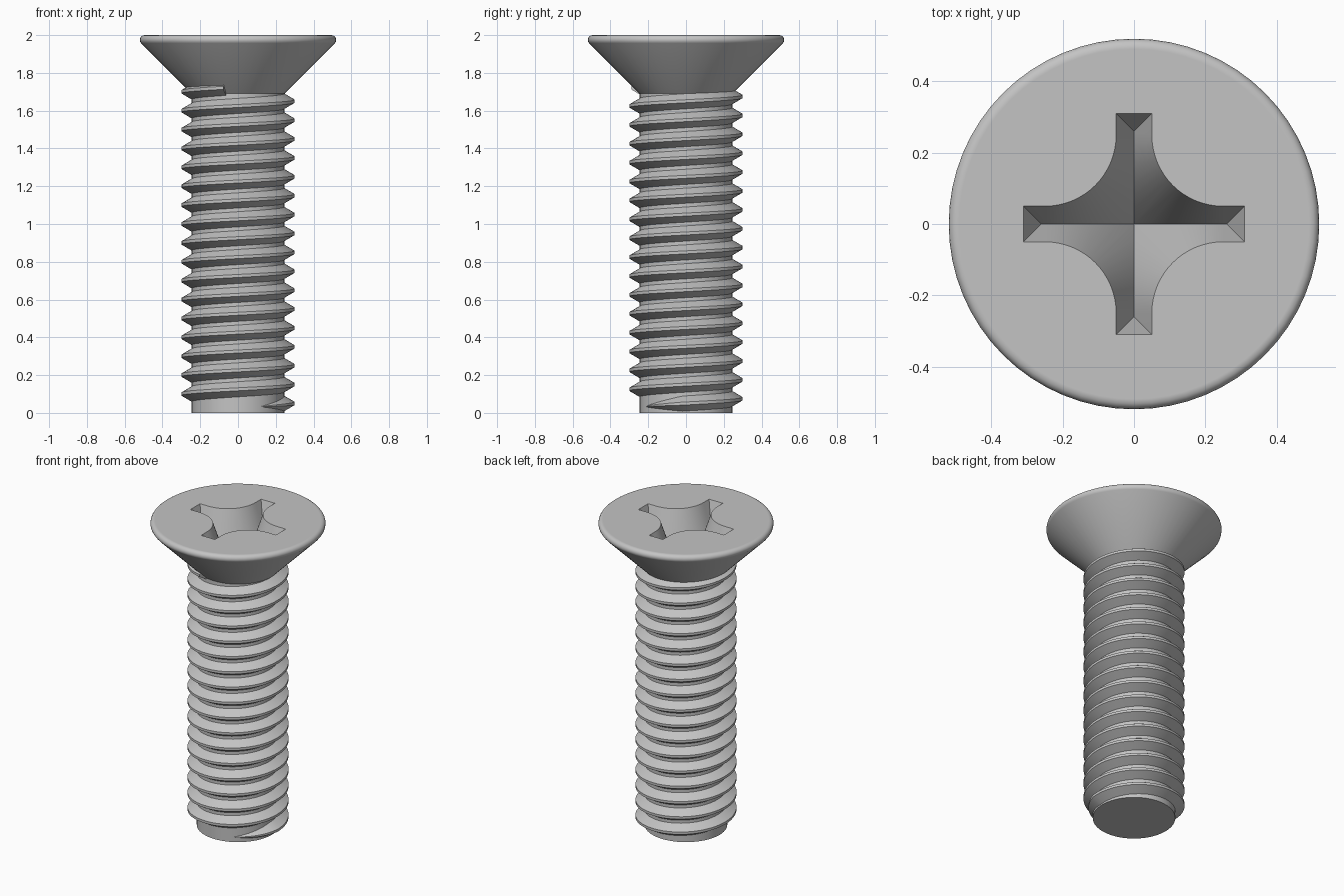
import bpy, bmesh
from math import sin, cos, pi, radians

if "Cube" in bpy.data.objects:
    bpy.data.objects.remove(bpy.data.objects["Cube"], do_unlink=True)

SEGS = 64
CORE_R, THREAD_R, PITCH = 0.245, 0.30, 0.10
HEAD_R, FILLET = 0.52, 0.025

steel = bpy.data.materials.new("grey_steel")
steel.use_nodes = True
colour = (0.55, 0.55, 0.55, 1)
steel.diffuse_color = colour
steel.node_tree.nodes["Principled BSDF"].inputs["Base Color"].default_value = colour


def make_object(name, bm):
    bmesh.ops.remove_doubles(bm, verts=bm.verts, dist=1e-5)
    bmesh.ops.recalc_face_normals(bm, faces=bm.faces)
    mesh = bpy.data.meshes.new(name)
    bm.to_mesh(mesh)
    bm.free()
    mesh.materials.append(steel)
    obj = bpy.data.objects.new(name, mesh)
    bpy.context.collection.objects.link(obj)
    return obj


def activate(obj):
    bpy.ops.object.select_all(action='DESELECT')
    obj.select_set(True)
    bpy.context.view_layer.objects.active = obj


def bridge(bm, a, b, closed=True):
    n = len(a)
    for i in range(n if closed else n - 1):
        j = (i + 1) % n
        bm.faces.new((a[i], a[j], b[j], b[i]))


# Screw body: core and countersunk head as one turned profile
centre_r, centre_z = HEAD_R - FILLET, 2 - FILLET
fillet = [(centre_r + FILLET * cos(a), centre_z + FILLET * sin(a))
          for a in (radians(-45 + 135 * i / 6) for i in range(7))]
neck_z = fillet[0][1] - (fillet[0][0] - CORE_R)
profile = [(CORE_R, 0), (CORE_R, neck_z)] + fillet + [(centre_r - 0.004, 2)]
bm = bmesh.new()
rings = [[bm.verts.new((r * cos(2 * pi * i / SEGS), r * sin(2 * pi * i / SEGS), z))
          for i in range(SEGS)] for r, z in profile]
for lower, upper in zip(rings, rings[1:]):
    bridge(bm, lower, upper)
bm.faces.new(rings[0][::-1])
bm.faces.new(rings[-1])
body = make_object("screw_body", bm)

# Cross recess: drafted walls run from the rim down to the valley lines
ARM_W, ARM_L, CORNER, ARC_R, SLOPE = 0.05, 0.31, 0.25, 0.20, 3.0
pairs = [((ARM_L, ARM_W), (ARM_L - ARM_W, 0), ARM_W)]
STEPS = 16
for i in range(STEPS + 1):
    a = pi / 2 * (1 - i / STEPS)
    t = CORNER / max(cos(a), sin(a))
    pairs.append(((CORNER - ARC_R * cos(a), CORNER - ARC_R * sin(a)),
                  (CORNER - t * cos(a), CORNER - t * sin(a)), t - ARC_R))
pairs.append(((ARM_W, ARM_L), (0, ARM_L - ARM_W), ARM_W))

bm = bmesh.new()
top, rim, valley = [], [], []
for q in range(4):
    c, s = cos(q * pi / 2), sin(q * pi / 2)
    for (x, y), (u, v), depth in pairs:
        top.append(bm.verts.new((x * c - y * s, x * s + y * c, 2.1)))
        rim.append(bm.verts.new((x * c - y * s, x * s + y * c, 2)))
        valley.append(bm.verts.new((u * c - v * s, u * s + v * c, 2 - SLOPE * depth)))
bridge(bm, top, rim)
bridge(bm, rim, valley)
bm.faces.new(top)
cutter = make_object("recess_cutter", bm)
cutter.hide_render = True

activate(body)
cut = body.modifiers.new("cross_recess", 'BOOLEAN')
cut.operation = 'DIFFERENCE'
cut.solver = 'EXACT'
cut.object = cutter
bpy.ops.object.modifier_apply(modifier=cut.name)
bpy.data.objects.remove(cutter, do_unlink=True)

# Thread: trapezoid swept along a helix, tapering in at the tip, blunt at the head
START, END, TAPER = radians(-68), 2 * pi * 16 + radians(255), radians(65)
ROOT_R = CORE_R - 0.01
section = [(0, -0.046), (THREAD_R - ROOT_R, -0.008), (THREAD_R - ROOT_R, 0.008), (0, 0.046)]
count = 17 * 56
bm = bmesh.new()
loops = []
for i in range(count + 1):
    a = START + (END - START) * i / count
    f = min(1, 0.03 + (a - START) / TAPER)
    z = 0.05 + PITCH * a / (2 * pi)
    loops.append([bm.verts.new(((ROOT_R + f * dr) * cos(a), (ROOT_R + f * dr) * sin(a), z + f * dz))
                  for dr, dz in section])
for a, b in zip(loops, loops[1:]):
    bridge(bm, a, b)
bm.faces.new(loops[0])
bm.faces.new(loops[-1])
thread = make_object("screw_thread", bm)

for obj in (body, thread):
    activate(obj)
    bpy.ops.object.shade_smooth_by_angle(angle=radians(28))
